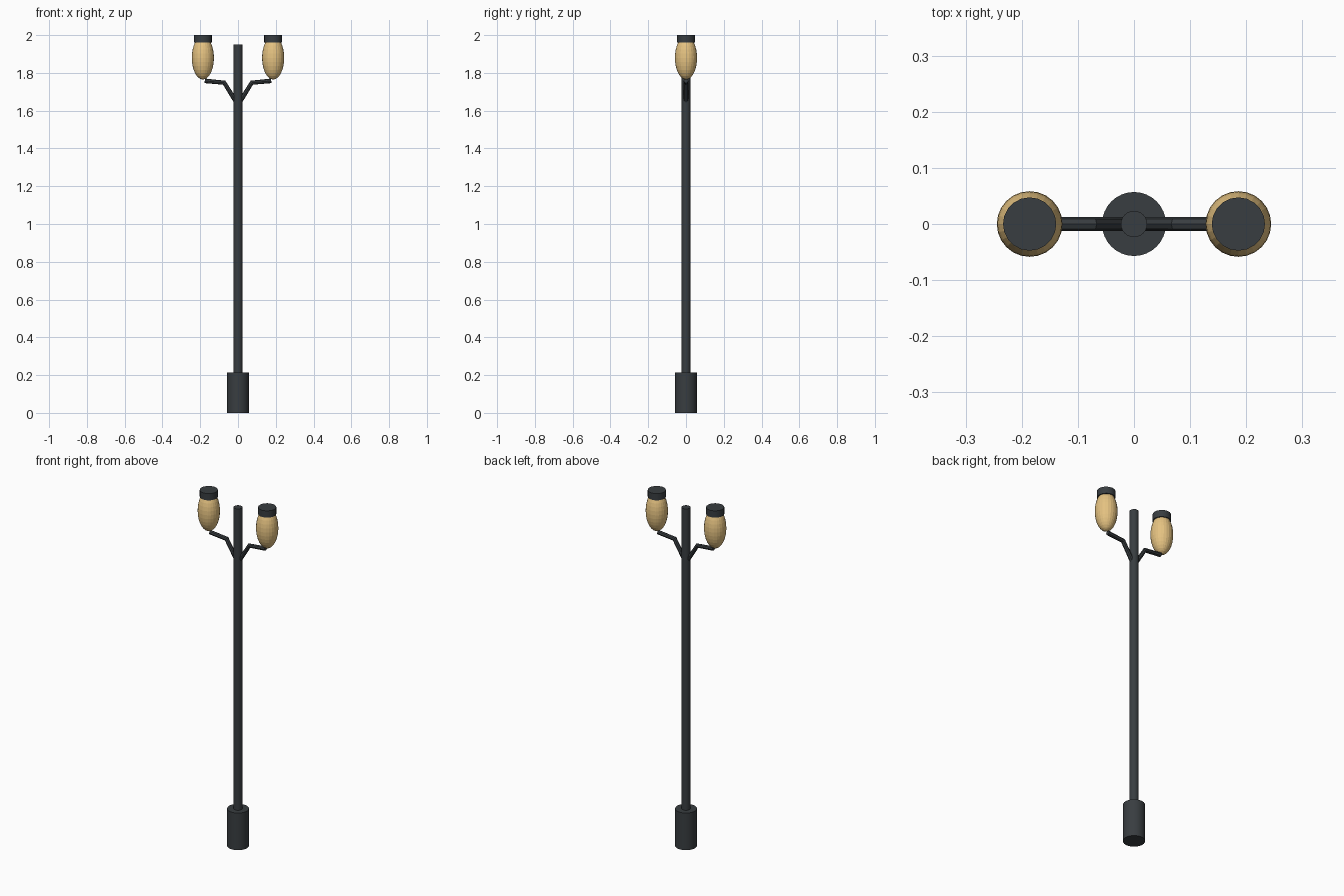
import bpy
import math

if "Cube" in bpy.data.objects:
    bpy.data.objects.remove(bpy.data.objects["Cube"])


def smooth(obj, angle=30):
    bpy.ops.object.select_all(action='DESELECT')
    obj.select_set(True)
    bpy.context.view_layer.objects.active = obj
    bpy.ops.object.shade_smooth_by_angle(angle=math.radians(angle))


def material(name, color):
    m = bpy.data.materials.new(name)
    m.diffuse_color = color
    m.use_nodes = True
    m.node_tree.nodes["Principled BSDF"].inputs["Base Color"].default_value = m.diffuse_color
    return m


metal = material("dark_metal", (0.04, 0.047, 0.052, 1))
glass = material("amber_glass", (0.78, 0.54, 0.22, 1))


def cylinder(name, r, z0, z1, x=0, sides=24):
    bpy.ops.mesh.primitive_cylinder_add(vertices=sides, radius=r, depth=z1 - z0,
                                        location=(x, 0, (z0 + z1) / 2))
    obj = bpy.context.object
    obj.name = name
    obj.data.materials.append(metal)
    smooth(obj)
    return obj


def tube(name, points, r):
    curve = bpy.data.curves.new(name, 'CURVE')
    curve.dimensions = '3D'
    curve.bevel_depth = r
    curve.bevel_resolution = 2
    curve.use_fill_caps = True
    spline = curve.splines.new('POLY')
    spline.points.add(len(points) - 1)
    for p, co in zip(spline.points, points):
        p.co = (*co, 1)
    obj = bpy.data.objects.new(name, curve)
    bpy.context.collection.objects.link(obj)
    bpy.ops.object.select_all(action='DESELECT')
    obj.select_set(True)
    bpy.context.view_layer.objects.active = obj
    bpy.ops.object.convert(target='MESH')
    obj = bpy.context.object
    obj.data.materials.append(metal)
    smooth(obj)


# Base and pole
cylinder("base", 0.057, 0, 0.214, sides=32)
cylinder("pole", 0.0235, 0.2, 1.95)

# Arms and lamps on both sides
for side, s in (("left", -1), ("right", 1)):
    tube(side + "_arm", [(s * 0.004, 0, 1.637), (s * 0.073, 0, 1.748),
                         (s * 0.176, 0, 1.758)], 0.0122)
    # Elongated globe
    bpy.ops.mesh.primitive_uv_sphere_add(segments=24, ring_count=16, radius=1,
                                         location=(s * 0.186, 0, 1.88))
    globe = bpy.context.object
    globe.name = side + "_globe"
    globe.scale = (0.0585, 0.0585, 0.115)
    bpy.ops.object.transform_apply(location=False, rotation=False, scale=True)
    globe.data.materials.append(glass)
    # Lamp cap
    cylinder(side + "_cap", 0.0475, 1.961, 2.0, s * 0.186, 20)
